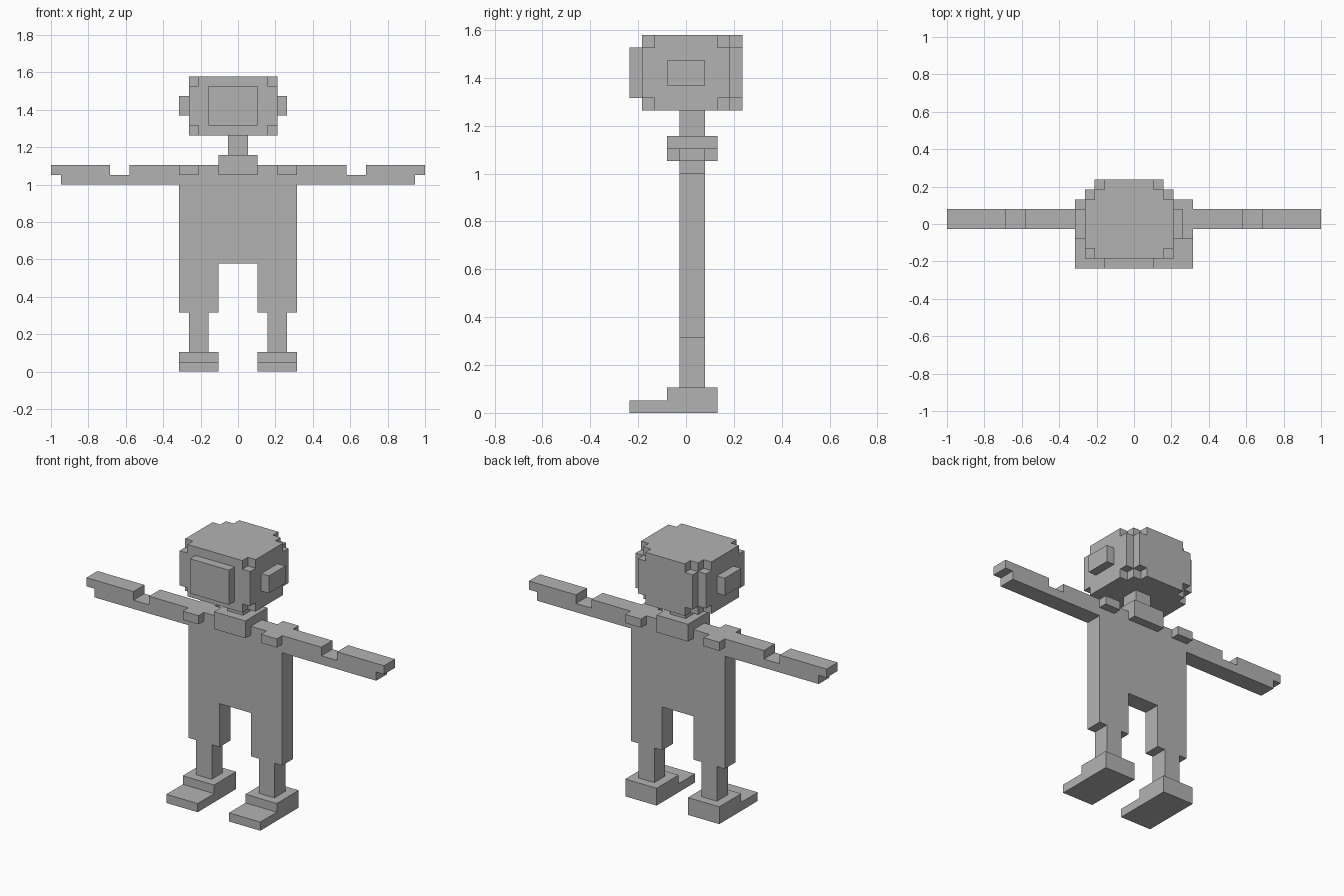
import bpy
import bmesh
from mathutils import Vector

U = 2 / 38  # one block

if "Cube" in bpy.data.objects:
    bpy.data.objects.remove(bpy.data.objects["Cube"], do_unlink=True)

grey = bpy.data.materials.new("plain_grey")
grey.use_nodes = True
colour = (0.45, 0.45, 0.45, 1)
grey.diffuse_color = colour
grey.node_tree.nodes["Principled BSDF"].inputs["Base Color"].default_value = colour


def prism(name, outline, axis, lo, hi):
    """Extrude an outline, in block units, along one axis from lo to hi."""
    def place(p, depth):
        co = list(p)
        co.insert("xyz".index(axis), depth)
        return Vector(co) * U

    bm = bmesh.new()
    face = bm.faces.new([bm.verts.new(place(p, lo)) for p in outline])
    out = bmesh.ops.extrude_face_region(bm, geom=[face])
    verts = [v for v in out["geom"] if isinstance(v, bmesh.types.BMVert)]
    bmesh.ops.translate(bm, verts=verts, vec=place((0, 0), hi - lo))
    bmesh.ops.recalc_face_normals(bm, faces=bm.faces)
    mesh = bpy.data.meshes.new(name)
    bm.to_mesh(mesh)
    bm.free()
    mesh.materials.append(grey)
    ob = bpy.data.objects.new(name, mesh)
    bpy.context.collection.objects.link(ob)
    return ob


def box(name, x, y, z):
    rect = [(x[0], y[0]), (x[1], y[0]), (x[1], y[1]), (x[0], y[1])]
    return prism(name, rect, "z", *z)


def mirrored(half, centre=0):
    """Close a right-hand half outline by reflecting it about centre."""
    return half + [(2 * centre - a, b) for a, b in reversed(half)]


# Body with outstretched arms and legs, one flat slab
body = [(11, 21), (11, 20), (13, 20), (13, 21), (19, 21), (19, 20), (18, 20),
        (18, 19), (6, 19), (6, 6), (5, 6), (5, 2), (3, 2), (3, 6), (2, 6), (2, 11)]
prism("body", mirrored(body), "y", -0.5, 1.5)

# Feet and shoulder pads on both sides
foot = [(-4.5, 0), (2.5, 0), (2.5, 2), (-1.5, 2), (-1.5, 1), (-4.5, 1)]
for side, s in (("left", 1), ("right", -1)):
    prism(side + "_foot", foot, "x", *sorted((2 * s, 6 * s)))
    for end, y in (("front", (-1.5, -0.5)), ("back", (1.5, 2.5))):
        box(f"{side}_{end}_shoulder_pad", sorted((4 * s, 6 * s)), y, (20, 21))

# Collar and neck
box("collar", (-2, 2), (-1.5, 2.5), (20, 22))
box("neck", (-1, 1), (-0.5, 1.5), (22, 24))

# Head in three layers, set half a block to the side, with notched corners
MID = -0.5
full = [(4, -3.5), (4, 3.5), (3, 3.5), (3, 4.5)]
notched = [(3, -3.5), (3, -2.5), (4, -2.5), (4, 2.5), (3, 2.5), (3, 3.5), (2, 3.5), (2, 4.5)]
prism("head_middle", mirrored(full, MID), "z", 25, 29)
prism("head_top", mirrored(notched, MID), "z", 29, 30)
prism("head_bottom", mirrored(notched, MID), "z", 24, 25)

# Face plate and ears
box("face_plate", (-3, 2), (-4.5, -3.5), (25, 29))
box("left_ear", (4, 5), (-1.5, 1.5), (26, 28))
box("right_ear", (-6, -5), (-1.5, 1.5), (26, 28))
